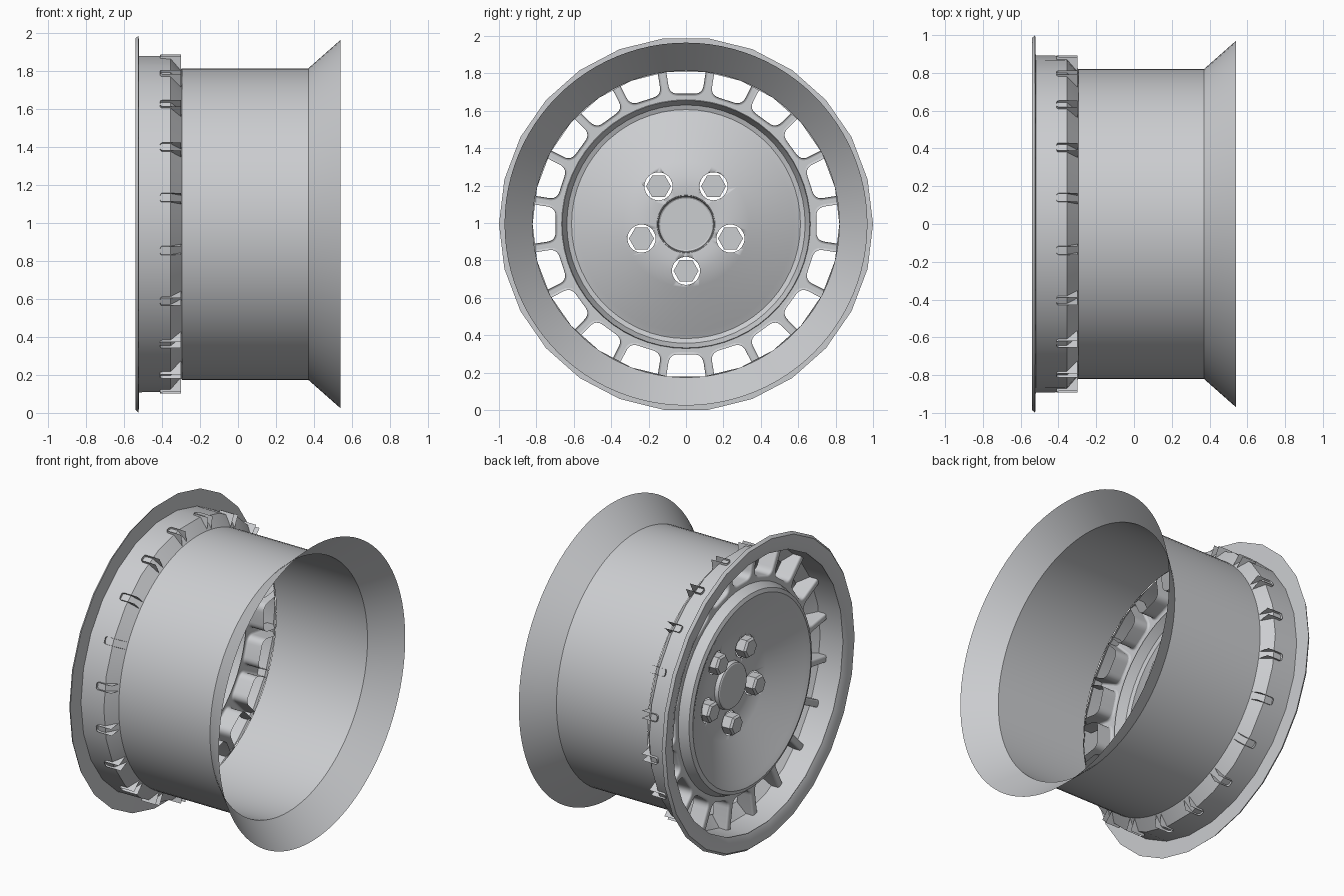
import bpy, bmesh
from math import sin, cos, pi, radians
from mathutils import Vector

cube = bpy.data.objects.get("Cube")
if cube:
    bpy.data.objects.remove(cube, do_unlink=True)

CZ = 0.994          # axle height
SPOKES = 20
HALF = pi / SPOKES  # half the angle of one window

mat = bpy.data.materials.new("silver_grey")
mat.use_nodes = True
COLOUR = (0.6, 0.61, 0.63, 1)
mat.diffuse_color = COLOUR
mat.node_tree.nodes["Principled BSDF"].inputs["Base Color"].default_value = COLOUR


def at(x, r, a):
    """Point at radius r and angle a around the axle."""
    return Vector((x, r * cos(a), CZ + r * sin(a)))


def finish(bm, name, angle=30):
    bmesh.ops.remove_doubles(bm, verts=bm.verts, dist=1e-5)
    bmesh.ops.recalc_face_normals(bm, faces=bm.faces)
    mesh = bpy.data.meshes.new(name)
    bm.to_mesh(mesh)
    bm.free()
    mesh.materials.append(mat)
    ob = bpy.data.objects.new(name, mesh)
    bpy.context.collection.objects.link(ob)
    bpy.ops.object.select_all(action='DESELECT')
    ob.select_set(True)
    bpy.context.view_layer.objects.active = ob
    bpy.ops.object.shade_smooth_by_angle(angle=radians(angle))
    return ob


def revolve(name, profile, sides, closed=False):
    """Turn an (x, radius) profile around the axle."""
    bm = bmesh.new()
    rings = [[bm.verts.new(at(x, r, 2 * pi * i / sides)) for i in range(sides)]
             for x, r in profile]
    pairs = list(zip(rings, rings[1:]))
    if closed:
        pairs.append((rings[-1], rings[0]))
    for p, q in pairs:
        for i in range(sides):
            j = (i + 1) % sides
            bm.faces.new((p[i], p[j], q[j], q[i]))
    if not closed and profile[0][1] < 0.2:
        bm.faces.new(rings[0])
    return finish(bm, name)


def prism(bm, y, z, r, sides, x0, x1, chamfer=0):
    """Prism along the axle; the chamfer softens its outer end."""
    steps = [(x1, r), (x0 + chamfer, r), (x0, r - chamfer)] if chamfer else [(x1, r), (x0, r)]
    rings = [[bm.verts.new((x, y + q * cos(2 * pi * i / sides), z + q * sin(2 * pi * i / sides)))
              for i in range(sides)] for x, q in steps]
    for p, q in zip(rings, rings[1:]):
        for i in range(sides):
            j = (i + 1) % sides
            bm.faces.new((p[i], p[j], q[j], q[i]))
    bm.faces.new(rings[0])
    bm.faces.new(rings[-1])


# Barrel with the flared inner end
revolve("barrel", [(0.54, 0.97), (0.37, 0.82), (-0.295, 0.82)], 96)

# Outer rim section with the stepped lip
revolve("rim_lip", [(-0.295, 0.82), (-0.355, 0.89), (-0.52, 0.892), (-0.523, 1.0),
                    (-0.54, 0.985), (-0.54, 0.925), (-0.525, 0.888)], 26)

# Dished centre disc, thin and closed
front = [(-0.315, 0.152), (-0.31, 0.2), (-0.315, 0.26), (-0.34, 0.34), (-0.465, 0.58),
         (-0.48, 0.615), (-0.47, 0.64), (-0.41, 0.665)]
back = [(x + 0.008, r - 0.003) for x, r in reversed(front)]
disc = revolve("centre_disc", front + back, 60, closed=True)

# Hub cap
revolve("hub_cap", [(-0.345, 0.138), (-0.34, 0.146), (-0.3, 0.155)], 48)

# Five bolts, each in a round hole
bolts, holes = bmesh.new(), bmesh.new()
for i in range(5):
    a = -pi / 2 + 2 * pi * i / 5
    y, z = 0.25 * cos(a), CZ + 0.25 * sin(a)
    prism(bolts, y, z, 0.067, 6, -0.375, -0.3, 0.012)
    prism(holes, y, z, 0.075, 32, -0.6, 0)
finish(bolts, "wheel_bolts")
cutter = finish(holes, "bolt_hole_cutter")
cutter.hide_render = True
cutter.hide_set(True)
cut = disc.modifiers.new("bolt_holes", 'BOOLEAN')
cut.object = cutter
cut.operation = 'DIFFERENCE'
cut.solver = 'EXACT'

# Half outline of one window: inner edge, fillet, spoke side (tangent, radius)
INNER, WIDTH, FILLET, TIP = 0.697, 0.023, 0.045, 0.9
along = Vector((sin(HALF), cos(HALF)))
offset = Vector((-cos(HALF), sin(HALF))) * WIDTH
corner = offset + along * ((INNER - offset.y) / along.y)
start, end = corner - Vector((FILLET, 0)), corner + along * FILLET
half = [Vector((0, INNER))]
for k in range(7):
    t = k / 6
    half.append(start * (1 - t) ** 2 + corner * 2 * t * (1 - t) + end * t * t)
half.append(offset + along * TIP)

# Channel spokes: front face between two windows, walls turned back
bm = bmesh.new()
FACE, REAR = -0.41, -0.3


def place(p, a, side, x):
    u = Vector((0, -sin(a), cos(a))) * p.x * side
    v = Vector((0, cos(a), sin(a))) * p.y
    return Vector((x, 0, CZ)) + u + v


for i in range(SPOKES):
    a = -pi / 2 + 2 * HALF * i
    b = a + 2 * HALF
    outlines = []
    for centre, side in ((a, 1), (b, -1)):
        edge = [bm.verts.new(place(p, centre, side, FACE)) for p in half]
        rear = [bm.verts.new(place(p, centre, side, REAR)) for p in half]
        for k in range(len(half) - 1):
            bm.faces.new((edge[k], edge[k + 1], rear[k + 1], rear[k]))
        outlines.append(edge)
    arc = [bm.verts.new(at(FACE, 0.663, b - 2 * HALF * k / 3)) for k in range(4)]
    bm.faces.new(outlines[0] + outlines[1][::-1] + arc)
spokes = finish(bm, "channel_spokes")
soft = spokes.modifiers.new("soft_edges", 'BEVEL')
soft.width = 0.012
soft.segments = 3
soft.limit_method = 'ANGLE'
soft.angle_limit = radians(50)
